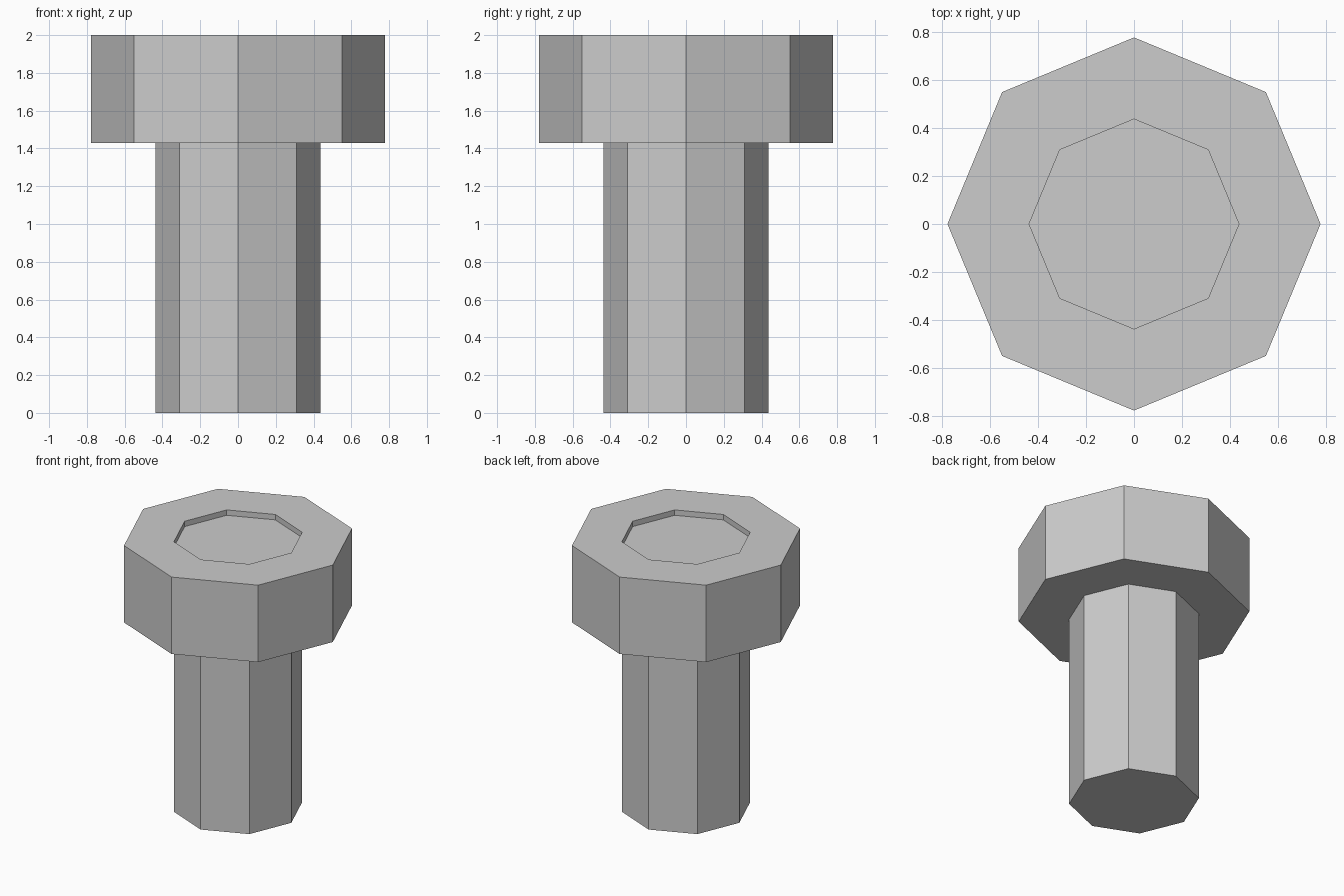
import bpy
import bmesh
import math

cube = bpy.data.objects.get("Cube")
if cube:
    bpy.data.objects.remove(cube, do_unlink=True)

SIDES = 8
HEAD_R, SHAFT_R = 0.777, 0.437
HEAD_Z, TOP_Z, RECESS_Z = 1.43, 2.0, 1.96

steel = bpy.data.materials.new("light_grey")
steel.use_nodes = True
colour = (0.604, 0.604, 0.604, 1.0)
steel.diffuse_color = colour
steel.node_tree.nodes["Principled BSDF"].inputs["Base Color"].default_value = colour


def ring(bm, radius, z):
    """One octagonal loop with a corner on each axis."""
    step = 2 * math.pi / SIDES
    return [bm.verts.new((radius * math.cos(i * step), radius * math.sin(i * step), z))
            for i in range(SIDES)]


# Bolt: profile from shaft bottom, under and over the head, into the recess
profile = [(SHAFT_R, 0), (SHAFT_R, HEAD_Z), (HEAD_R, HEAD_Z),
           (HEAD_R, TOP_Z), (SHAFT_R, TOP_Z), (SHAFT_R, RECESS_Z)]
bm = bmesh.new()
rings = [ring(bm, r, z) for r, z in profile]
for low, high in zip(rings, rings[1:]):
    for i in range(SIDES):
        j = (i + 1) % SIDES
        bm.faces.new((low[i], low[j], high[j], high[i]))

# Shaft end and recess floor
bm.faces.new(rings[0][::-1])
bm.faces.new(rings[-1])
bmesh.ops.recalc_face_normals(bm, faces=bm.faces)

mesh = bpy.data.meshes.new("bolt")
bm.to_mesh(mesh)
bm.free()
mesh.materials.append(steel)
bpy.context.collection.objects.link(bpy.data.objects.new("bolt", mesh))
